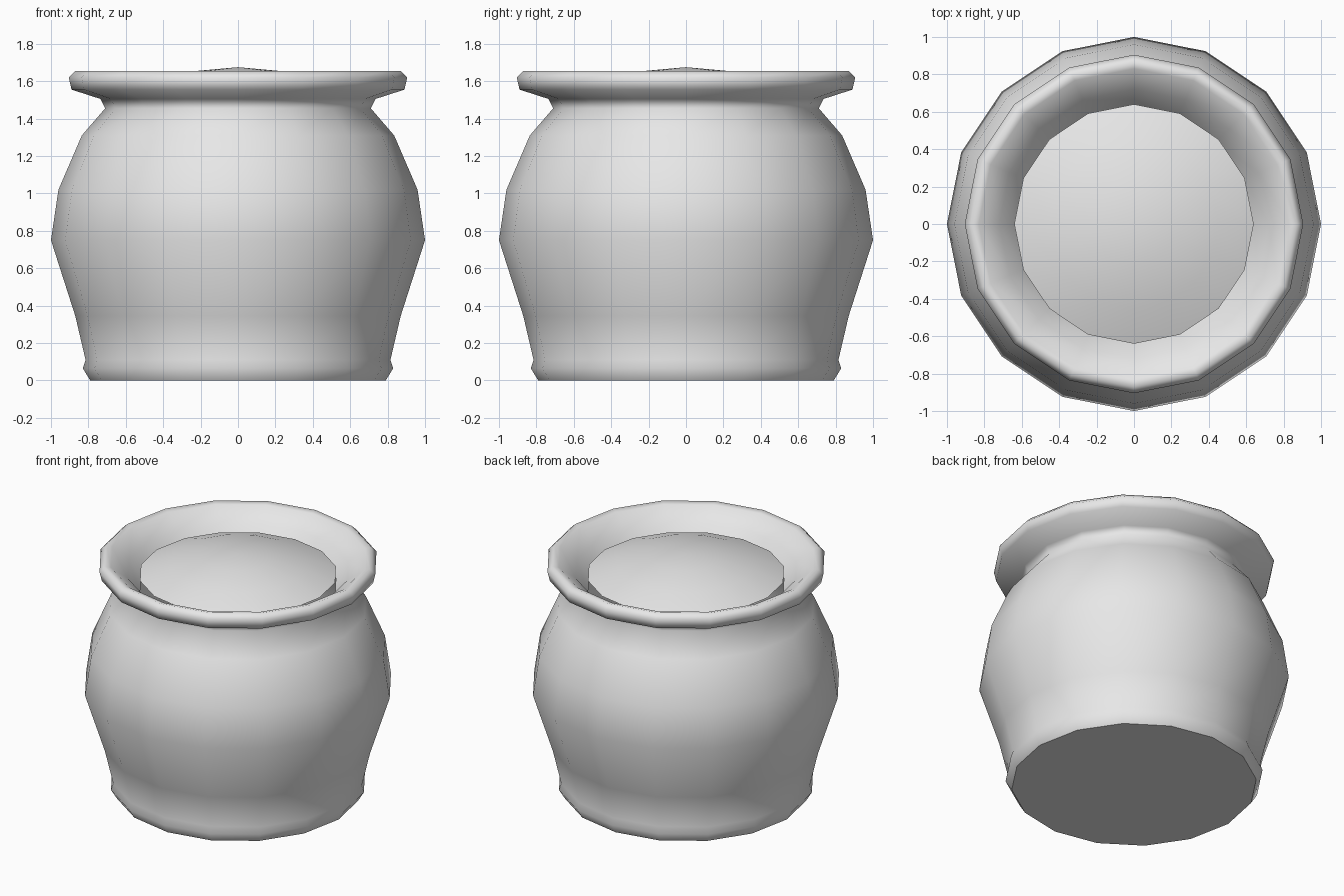
import bpy, bmesh, math

cube = bpy.data.objects.get("Cube")
if cube:
    bpy.data.objects.remove(cube)

SIDES = 16


def make_material(name, rgb):
    mat = bpy.data.materials.new(name)
    mat.use_nodes = True
    mat.diffuse_color = (*rgb, 1)
    mat.node_tree.nodes["Principled BSDF"].inputs["Base Color"].default_value = (*rgb, 1)
    return mat


def lathe(name, profile, mat, cap_start=False):
    """Turn a (radius, height) profile, listed with the surface on its outer side."""
    bm = bmesh.new()
    rings = []
    for r, z in profile:
        if r == 0:
            rings.append([bm.verts.new((0, 0, z))] * SIDES)
            continue
        angles = [math.tau * i / SIDES for i in range(SIDES)]
        rings.append([bm.verts.new((r * math.cos(a), r * math.sin(a), z)) for a in angles])
    for low, high in zip(rings, rings[1:]):
        for i in range(SIDES):
            j = (i + 1) % SIDES
            loop = [low[i], low[j], high[j], high[i]]
            face = bm.faces.new(list(dict.fromkeys(loop)))
            face.smooth = True
    if cap_start:
        bm.faces.new(rings[0][::-1])
    mesh = bpy.data.meshes.new(name)
    bm.to_mesh(mesh)
    bm.free()
    mesh.materials.append(mat)
    obj = bpy.data.objects.new(name, mesh)
    bpy.context.collection.objects.link(obj)
    return obj


clay = make_material("pale grey", (0.8, 0.8, 0.8))

# Pot: foot, belly, neck, flared lip and the inside of the mouth
lathe("pot_body", [
    (0.79, 0), (0.83, 0.065), (0.815, 0.11), (0.87, 0.345), (1, 0.75),
    (0.96, 1.02), (0.835, 1.31), (0.71, 1.455), (0.735, 1.505),
    (0.89, 1.555), (0.905, 1.62), (0.87, 1.655), (0.83, 1.645),
    (0.72, 1.56), (0.64, 1.45),
], clay, cap_start=True)

# Domed contents filling the mouth
lathe("domed_filling", [
    (0.64, 1.45), (0.64, 1.535), (0.45, 1.605), (0.22, 1.655), (0, 1.675),
][1:], clay)
